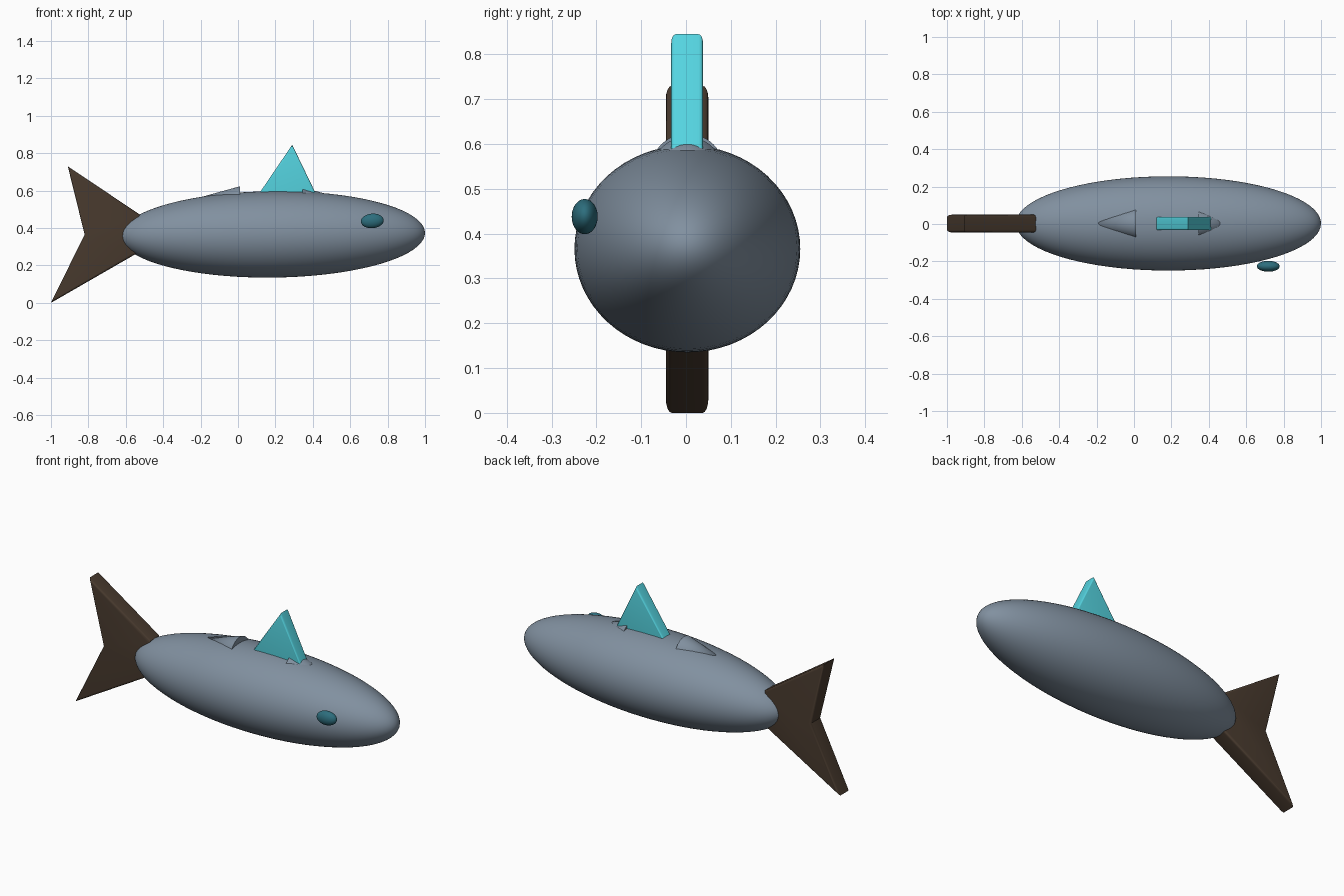
import bpy, bmesh, math

if "Cube" in bpy.data.objects:
    bpy.data.objects.remove(bpy.data.objects["Cube"])


def material(name, rgb):
    m = bpy.data.materials.new(name)
    m.diffuse_color = (*rgb, 1)
    m.use_nodes = True
    m.node_tree.nodes["Principled BSDF"].inputs["Base Color"].default_value = m.diffuse_color
    return m


SLATE = material("slate", (0.22, 0.28, 0.35))
CYAN = material("cyan", (0.09, 0.66, 0.75))
BROWN = material("brown", (0.065, 0.042, 0.027))
TEAL = material("teal", (0.026, 0.155, 0.205))


def finish(obj, name, mat):
    obj.name = name
    obj.data.materials.append(mat)
    bpy.ops.object.select_all(action='DESELECT')
    obj.select_set(True)
    bpy.context.view_layer.objects.active = obj
    bpy.ops.object.shade_smooth_by_angle(angle=math.radians(35))
    return obj


def ellipsoid(name, center, radii, tilt, mat):
    # Poles lie along the long x axis
    bpy.ops.mesh.primitive_uv_sphere_add(segments=64, ring_count=40, radius=1,
                                         location=center,
                                         rotation=(0, math.pi / 2 - math.radians(tilt), 0))
    obj = bpy.context.object
    obj.scale = (radii[2], radii[1], radii[0])
    return finish(obj, name, mat)


def fin_plate(name, outline, y0, y1, bevel, mat):
    # Side outline (x, z) extruded through y, rounded along both rims
    bm = bmesh.new()
    face = bm.faces.new([bm.verts.new((x, y0, z)) for x, z in outline])
    ext = bmesh.ops.extrude_face_region(bm, geom=[face])
    verts = [g for g in ext['geom'] if isinstance(g, bmesh.types.BMVert)]
    bmesh.ops.translate(bm, verts=verts, vec=(0, y1 - y0, 0))
    bmesh.ops.recalc_face_normals(bm, faces=bm.faces[:])
    rims = [e for e in bm.edges if abs(e.verts[0].co.y - e.verts[1].co.y) < 1e-5]
    bmesh.ops.bevel(bm, geom=rims, offset=bevel, segments=4, profile=0.5, affect='EDGES')
    mesh = bpy.data.meshes.new(name)
    bm.to_mesh(mesh)
    bm.free()
    obj = bpy.data.objects.new(name, mesh)
    bpy.context.collection.objects.link(obj)
    return finish(obj, name, mat)


def back_cone(name, base_x, z, radius, length, direction):
    # Cone lying along x, mostly sunk in the back
    bpy.ops.mesh.primitive_cone_add(vertices=48, radius1=radius, radius2=0, depth=length,
                                    location=(base_x + direction * length / 2, 0.003, z),
                                    rotation=(0, direction * math.pi / 2, 0))
    return finish(bpy.context.object, name, SLATE)


# Body and single eye
ellipsoid("body", (0.184, 0.003, 0.366), (0.816, 0.252, 0.231), 0.6, SLATE)
ellipsoid("eye", (0.718, -0.226, 0.438), (0.061, 0.029, 0.039), 5, TEAL)

# Dorsal fin and forked tail
fin_plate("dorsal_fin", [(0.11, 0.58), (0.418, 0.58), (0.29, 0.845)],
          -0.033, 0.038, 0.01, CYAN)
fin_plate("tail_fin", [(-0.91, 0.73), (-0.82, 0.365), (-1.0, 0.0),
                       (-0.545, 0.262), (-0.525, 0.472)],
          -0.045, 0.05, 0.013, BROWN)

# Small cones on the back
back_cone("rear_back_cone", 0.01, 0.54, 0.083, 0.30, -1)
back_cone("front_back_cone", 0.345, 0.535, 0.081, 0.31, 1)
